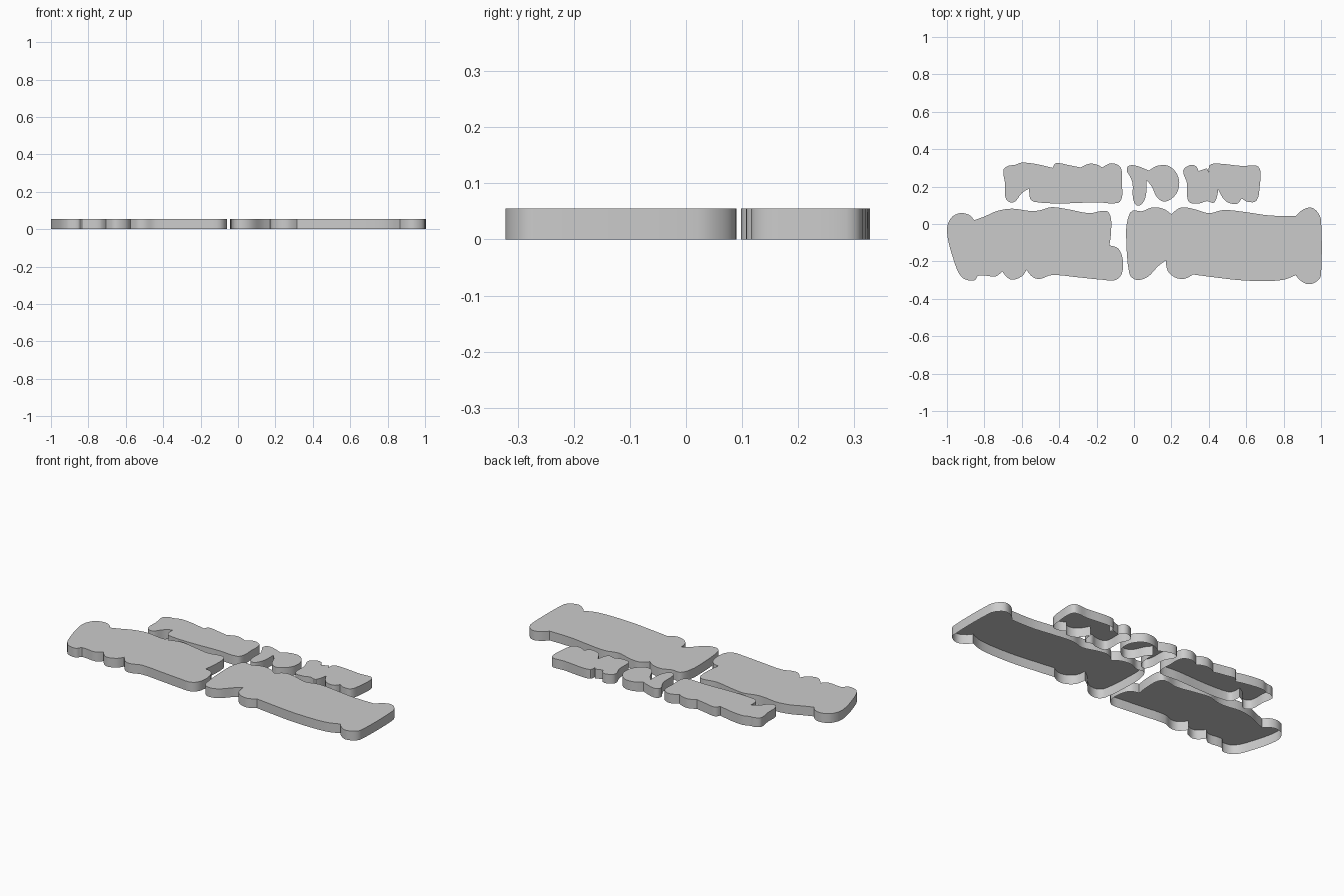
import bpy, bmesh, math
from mathutils import Vector
from mathutils.geometry import interpolate_bezier

HEIGHT = 0.055
C = 1  # marks a sharp corner in an outline


def smooth_outline(points, steps=4):
    """Closed curve through the points, with creases at marked corners."""
    pos = [Vector((p[0], p[1], 0)) for p in points]
    n = len(pos)
    tan = []
    for i, p in enumerate(points):
        d = pos[(i + 1) % n] - pos[i - 1]
        tan.append(Vector() if len(p) > 2 else d.normalized())
    out = []
    for i in range(n):
        j = (i + 1) % n
        a, b = pos[i], pos[j]
        h = (b - a).length / 3
        out += interpolate_bezier(a, a + tan[i] * h, b - tan[j] * h, b, steps + 1)[:-1]
    return out


def plate(name, points):
    """Flat top with a straight skirt, open underneath."""
    bm = bmesh.new()
    ring = smooth_outline(points)
    top = [bm.verts.new((p.x, p.y, HEIGHT)) for p in ring]
    low = [bm.verts.new((p.x, p.y, 0)) for p in ring]
    face = bm.faces.new(top)
    face.normal_update()
    if face.normal.z < 0:
        face.normal_flip()
    for i in range(len(ring)):
        j = (i + 1) % len(ring)
        # outlines run clockwise, so this order faces outward
        bm.faces.new((top[i], top[j], low[j], low[i]))
    bmesh.ops.triangulate(bm, faces=[face])
    mesh = bpy.data.meshes.new(name)
    bm.to_mesh(mesh)
    bm.free()
    obj = bpy.data.objects.new(name, mesh)
    bpy.context.collection.objects.link(obj)
    bpy.ops.object.select_all(action='DESELECT')
    obj.select_set(True)
    bpy.context.view_layer.objects.active = obj
    bpy.ops.object.shade_smooth_by_angle(angle=math.radians(30))


# Large front plates
plate("front_left_plate", [
    (-1, -.04), (-.98, .03), (-.93, .058), (-.88, .048), (-.855, .02, C),
    (-.80, .04), (-.73, .07), (-.65, .082), (-.56, .07), (-.51, .072),
    (-.44, .09), (-.35, .078), (-.24, .058), (-.15, .07), (-.125, .04),
    (-.123, -.05), (-.132, -.115, C), (-.085, -.13), (-.06, -.19),
    (-.065, -.265), (-.10, -.30), (-.17, -.298), (-.30, -.285),
    (-.44, -.273), (-.50, -.293), (-.54, -.285), (-.575, -.245, C),
    (-.60, -.28), (-.66, -.297), (-.705, -.253, C), (-.74, -.28),
    (-.83, -.275), (-.855, -.302), (-.92, -.285), (-.965, -.19)])
plate("front_right_plate", [
    (-.042, -.06), (-.035, .02), (-.01, .07), (.04, .068), (.10, .089),
    (.16, .08), (.20, .052, C), (.25, .088), (.32, .08), (.40, .058),
    (.48, .075), (.60, .063), (.73, .045), (.865, .043, C), (.90, .075),
    (.945, .088), (.98, .065), (1, .02), (1, -.27), (.98, -.305),
    (.93, -.322), (.885, -.298), (.865, -.273, C), (.80, -.298), (.70, -.305),
    (.56, -.30), (.43, -.285), (.315, -.27, C), (.27, -.293), (.22, -.286),
    (.18, -.25), (.17, -.195, C), (.13, -.225), (.07, -.285), (.01, -.298),
    (-.025, -.265)])

# Small back plates
plate("back_left_plate", [
    (-.698, .29), (-.67, .312), (-.64, .315), (-.60, .328), (-.52, .32),
    (-.435, .30, C), (-.418, .325), (-.35, .315), (-.285, .302, C),
    (-.24, .322), (-.20, .318), (-.17, .302, C), (-.12, .325), (-.07, .30),
    (-.065, .21), (-.063, .15), (-.085, .113), (-.20, .116), (-.40, .11),
    (-.53, .118), (-.555, .135), (-.56, .19, C), (-.60, .165), (-.645, .115),
    (-.685, .135), (-.69, .22)])
plate("back_middle_plate", [
    (-.038, .285), (-.03, .31), (.01, .312), (.08, .285, C), (.12, .31),
    (.18, .312), (.225, .275), (.242, .22), (.225, .16), (.17, .12),
    (.125, .14), (.095, .20), (.067, .235, C), (.065, .16), (.045, .11),
    (.015, .10), (-.005, .135), (-.008, .22), (-.025, .26)])
plate("back_right_plate", [
    (.263, .285), (.30, .315), (.33, .31), (.345, .283, C), (.39, .298, C),
    (.40, .278, C), (.405, .315), (.45, .323), (.58, .31), (.655, .312),
    (.675, .285), (.672, .20), (.655, .125), (.61, .118), (.575, .137, C),
    (.55, .108), (.49, .122), (.45, .185, C), (.43, .115), (.39, .122),
    (.35, .11), (.30, .113), (.285, .14), (.283, .22)])
